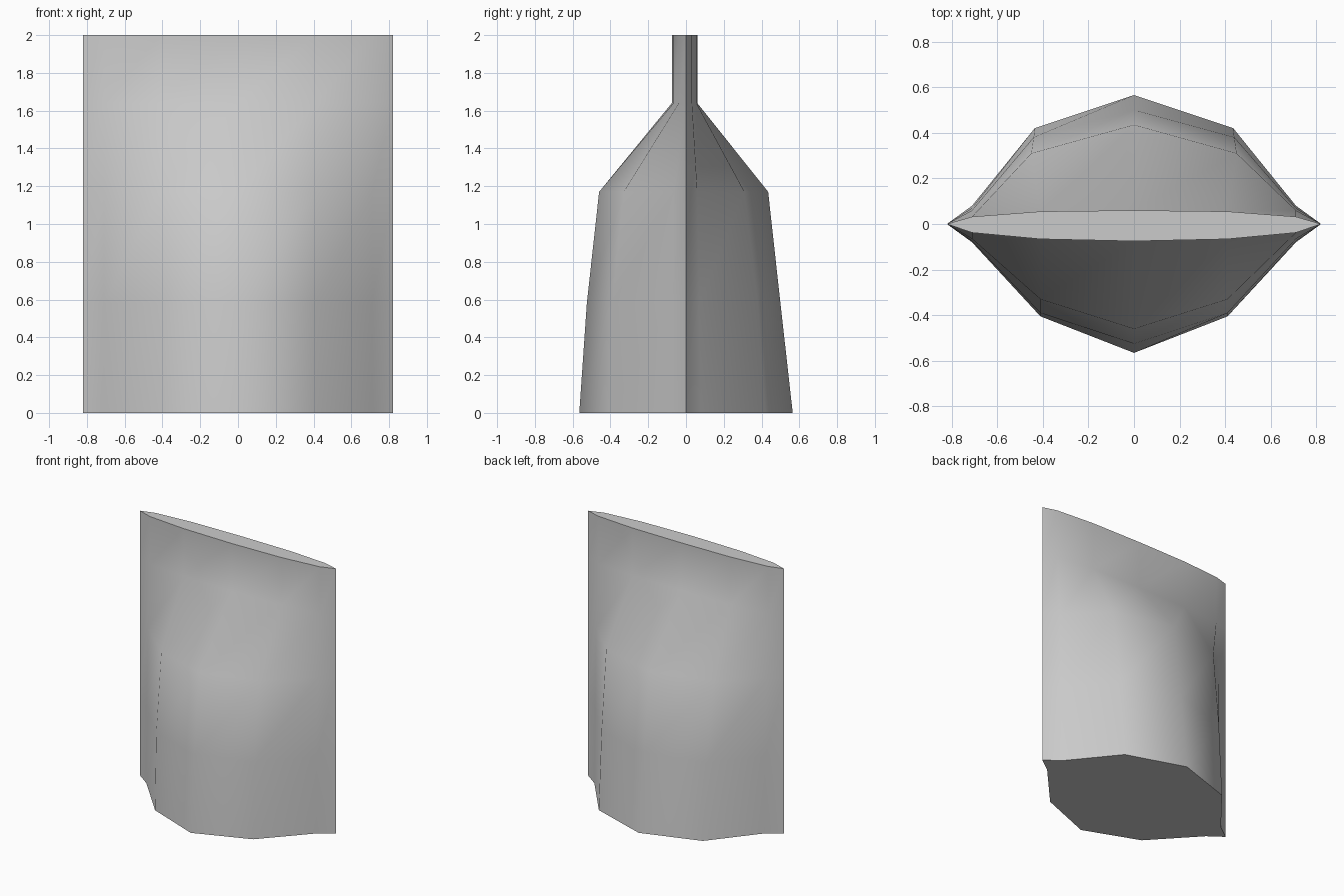
import bpy, bmesh, math

if "Cube" in bpy.data.objects:
    bpy.data.objects.remove(bpy.data.objects["Cube"])

# Cross-section stations: z, front y and back y at x = 0, ~0.42 and 0.71
levels = [
    (0.00, (-0.565, -0.405, -0.08), (0.565, 0.42, 0.08), 0.435),
    (0.58, (-0.525, -0.39, -0.075), (0.50, 0.38, 0.07), 0.44),
    (1.17, (-0.46, -0.33, -0.065), (0.435, 0.31, 0.06), 0.45),
    (1.64, (-0.075, -0.066, -0.038), (0.06, 0.055, 0.032), 0.41),
    (2.00, (-0.075, -0.066, -0.038), (0.06, 0.055, 0.032), 0.41),
]
EDGE, SHOULDER, FRONT = 0.82, 0.71, 0.41


def section(front, back, back_x):
    """Closed counter-clockwise outline with pointed side edges."""
    f = [(0, front[0]), (FRONT, front[1]), (SHOULDER, front[2])]
    b = [(SHOULDER, back[2]), (back_x, back[1]), (0, back[0])]
    right = f + [(EDGE, 0)] + b
    left = [(-x, y) for x, y in reversed(right[1:-1])]
    return right + left


# Tapered wedge lofted through the sections
bm = bmesh.new()
rings = [[bm.verts.new((x, y, z)) for x, y in section(f, b, bx)]
         for z, f, b, bx in levels]
for low, high in zip(rings, rings[1:]):
    n = len(low)
    for i in range(n):
        j = (i + 1) % n
        bm.faces.new((low[i], low[j], high[j], high[i]))
bm.faces.new(list(reversed(rings[0])))
bm.faces.new(rings[-1])
bmesh.ops.recalc_face_normals(bm, faces=bm.faces[:])

mesh = bpy.data.meshes.new("tapered_wedge")
bm.to_mesh(mesh)
bm.free()
wedge = bpy.data.objects.new("tapered_wedge", mesh)
bpy.context.collection.objects.link(wedge)

# Smooth sides with crisp caps
bpy.context.view_layer.objects.active = wedge
wedge.select_set(True)
bpy.ops.object.shade_smooth_by_angle(angle=math.radians(60))
